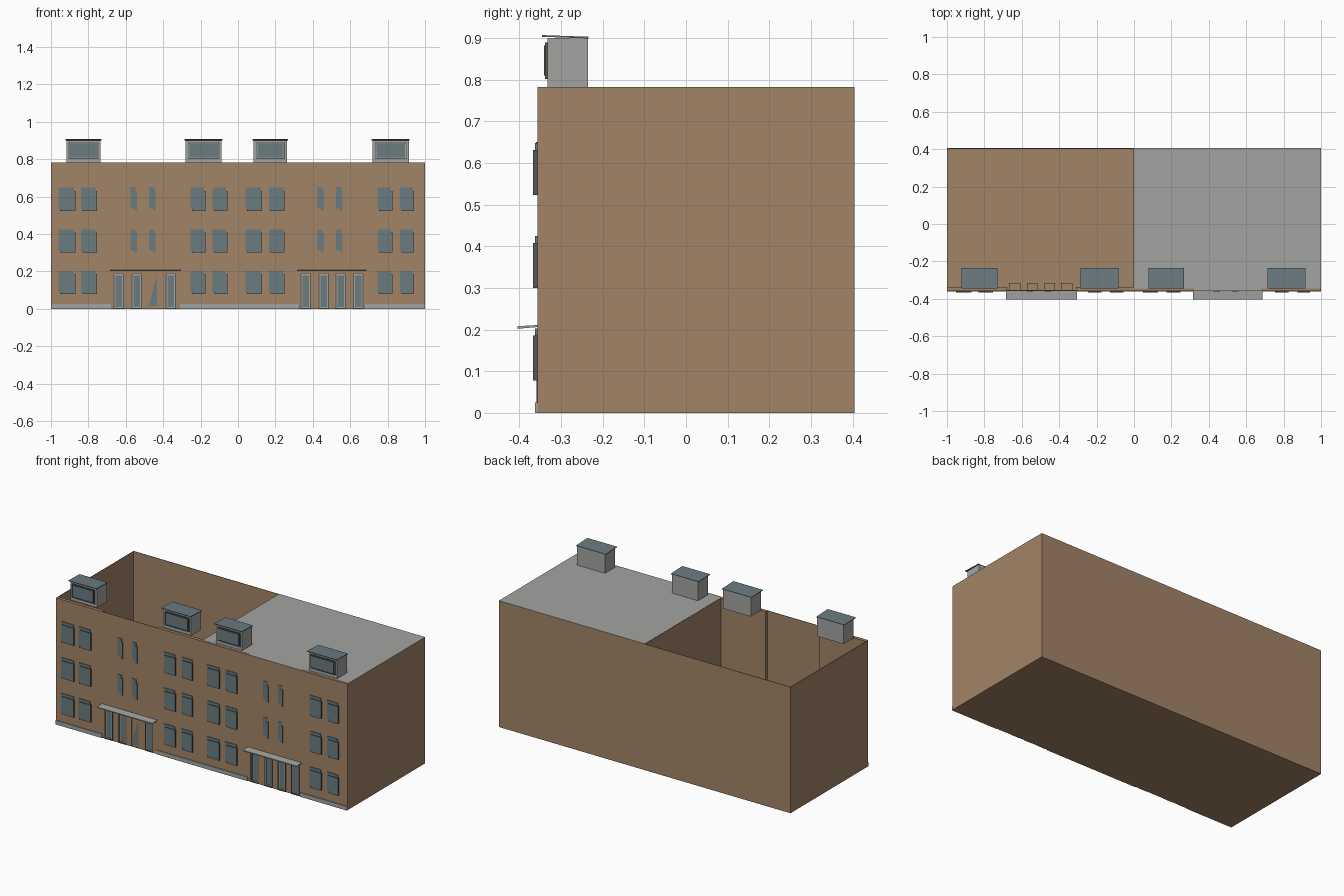
import bpy

if "Cube" in bpy.data.objects:
    bpy.data.objects.remove(bpy.data.objects["Cube"])


def material(name, rgb):
    m = bpy.data.materials.new(name)
    m.diffuse_color = (*rgb, 1)
    m.use_nodes = True
    m.node_tree.nodes["Principled BSDF"].inputs["Base Color"].default_value = m.diffuse_color
    return m


BROWN = material("brown_wall", (0.36, 0.23, 0.135))
GREY = material("pale_grey", (0.37, 0.37, 0.365))
SLATE = material("slate_blue", (0.145, 0.2, 0.22))
DARK = material("dark_frame", (0.10, 0.095, 0.085))


def mesh(name, verts, faces, *mats):
    me = bpy.data.meshes.new(name)
    me.from_pydata(verts, [], faces)
    for m in mats:
        me.materials.append(m)
    ob = bpy.data.objects.new(name, me)
    bpy.context.collection.objects.link(ob)
    return ob


def box(name, x0, x1, y0, y1, z0, z1, mat, front=None):
    """Box; the front (-y) face may take a second material."""
    v = [(x, y, z) for x in (x0, x1) for y in (y0, y1) for z in (z0, z1)]
    f = [(0, 1, 3, 2), (4, 6, 7, 5), (0, 4, 5, 1),
         (2, 3, 7, 6), (0, 2, 6, 4), (1, 5, 7, 3)]
    ob = mesh(name, v, f, mat, *([front] if front else []))
    if front:
        ob.data.polygons[2].material_index = 1
    return ob


def ring(name, x0, x1, z0, z1, w, y0, y1, mat):
    """Rectangular frame around an opening."""
    box(name + "_left", x0, x0 + w, y0, y1, z0, z1, mat)
    box(name + "_right", x1 - w, x1, y0, y1, z0, z1, mat)
    box(name + "_top", x0 + w, x1 - w, y0, y1, z1 - w, z1, mat)
    box(name + "_bottom", x0 + w, x1 - w, y0, y1, z0, z0 + w, mat)


F, B, H, T = -0.357, 0.405, 0.782, 0.003   # front, back, height, wall thickness

# Shell: open left half, roofed right half
box("floor", -1, 1, F, B, 0, T, BROWN)
box("back_wall", -1, 1, B - T, B, T, H, BROWN)
box("left_wall", -1, -1 + T, F, B - T, T, H, BROWN)
box("right_wall", 1 - T, 1, F, B - T, T, H, BROWN)
box("party_wall", -T, 0, F + 0.02, B - T, T, H, BROWN)
box("flat_roof", 0, 1, -0.345, B, H - T, H + 0.001, GREY)

# Thick side bays of the front wall, with plinths
for x0, x1 in ((-1, -0.68), (-0.31, 0.32), (0.68, 1)):
    box("side_bay", x0, x1, F, -0.337, T, H, BROWN)
    box("plinth", x0, x1, -0.362, F, 0, 0.025, GREY)

# Entrance bays: upper wall, piers between recessed doors, canopy, slim windows
DOOR_H = 0.19
for x0, x1, doors, slim in (
        (-0.68, -0.31, (-0.665, -0.57, -0.48, -0.388), (-0.575, -0.475)),
        (0.32, 0.68, (0.335, 0.43, 0.522, 0.615), (0.425, 0.525))):
    box("entrance_wall", x0, x1, F, F + T, DOOR_H, H, BROWN)
    if x0 > 0:
        box("entrance_roof", x0, x1, F, -0.345, H - T, H + 0.001, GREY)
    left = x0
    for d in doors:
        box("pier", left, d, F, F + T, 0, DOOR_H, BROWN)
        left = d + 0.056
    box("pier", left, x1, F, F + T, 0, DOOR_H, BROWN)
    for i, d in enumerate(doors):
        e = d + 0.056
        box("door_reveal_left", d - 0.002, d, F + T, -0.315, 0, DOOR_H, BROWN)
        box("door_reveal_right", e, e + 0.002, F + T, -0.315, 0, DOOR_H, BROWN)
        box("door_lintel", d, e, F + T, -0.315, DOOR_H, DOOR_H + 0.002, BROWN)
        box("door_back", d, e, -0.318, -0.315, 0, DOOR_H, BROWN)
        if x0 < 0 and i == 2:
            # half-panelled door with a triangular pane
            box("door_panel", d, e, F + 0.002, F + 0.006, 0, DOOR_H, BROWN)
            y = F + 0.001
            mesh("door_triangle", [(d, y, 0.015), (e - 0.008, y, 0.015),
                                   (e - 0.008, y, 0.18)], [(0, 1, 2)], SLATE)
        else:
            ring("door_frame", d, e, 0, DOOR_H, 0.005, F - 0.002, F + 0.012, DARK)
            ring("door_sash", d + 0.005, e - 0.005, 0.005, DOOR_H - 0.005, 0.006,
                 F + 0.002, F + 0.012, GREY)
            box("door_glass", d + 0.011, e - 0.011, F + 0.004, F + 0.01,
                0.011, DOOR_H - 0.011, SLATE)
    # wedge canopy
    c0, c1 = x0 - 0.004, x1 + 0.006
    v = [(x, y, z) for x in (c0, c1)
         for y, z in ((F, 0.206), (-0.404, 0.202), (-0.404, 0.208), (F, 0.211))]
    mesh("canopy", v, [(0, 1, 2, 3), (7, 6, 5, 4), (0, 4, 5, 1),
                       (1, 5, 6, 2), (2, 6, 7, 3), (3, 7, 4, 0)], GREY)
    for s in slim:
        for z in (0.3, 0.525):
            box("slim_window", s, s + 0.028, F - 0.003, F, z + 0.012, z + 0.125, SLATE)
            box("slim_window_sash", s + 0.02, s + 0.035, F - 0.005, F,
                z, z + 0.105, DARK, SLATE)

# Main windows: pane with a sash set slightly low and to the right
for x0, x1 in ((-0.96, -0.87), (-0.84, -0.755), (-0.255, -0.175), (-0.135, -0.057),
               (0.04, 0.128), (0.165, 0.248), (0.745, 0.825), (0.865, 0.942)):
    for z in (0.078, 0.3, 0.523):
        box("window_pane", x0, x1 - 0.006, F - 0.005, F, z + 0.01, z + 0.125, SLATE)
        box("window_sash", x0 + 0.008, x1, F - 0.01, F, z, z + 0.108, DARK, SLATE)

# Roof dormers
for x0, x1 in ((-0.917, -0.735), (-0.28, -0.088), (0.083, 0.262), (0.72, 0.913)):
    box("dormer_body", x0, x1, -0.333, -0.235, H, 0.9, GREY)
    ring("dormer_trim", x0 + 0.012, x1 - 0.012, 0.802, 0.889, 0.004, -0.338, -0.333, DARK)
    box("dormer_glass", x0 + 0.02, x1 - 0.02, -0.341, -0.333, 0.81, 0.882, DARK, SLATE)
    v = [(x, y, z) for x in (x0 - 0.005, x1 + 0.005)
         for y, z in ((-0.234, 0.899), (-0.346, 0.903), (-0.346, 0.907), (-0.234, 0.903))]
    mesh("dormer_roof", v, [(0, 1, 2, 3), (7, 6, 5, 4), (0, 4, 5, 1),
                            (1, 5, 6, 2), (2, 6, 7, 3), (3, 7, 4, 0)], SLATE)
